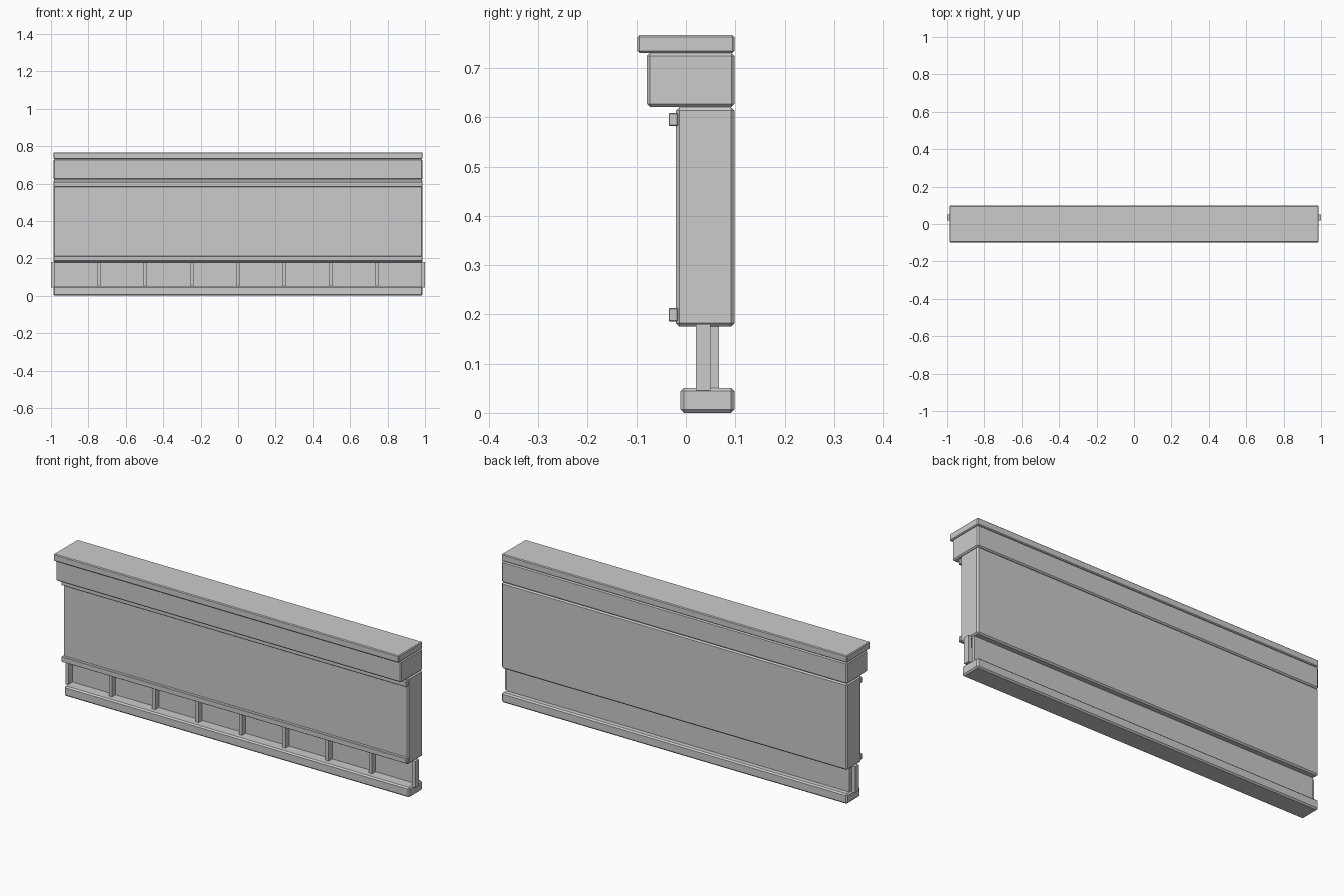
import bpy

if "Cube" in bpy.data.objects:
    bpy.data.objects.remove(bpy.data.objects["Cube"])


def box(name, x, y, z, bevel=0.0):
    """Box from (min, max) ranges, with an optional single chamfer."""
    lo, hi = zip(x, y, z)
    bpy.ops.mesh.primitive_cube_add(size=1, location=[(a + b) / 2 for a, b in zip(lo, hi)])
    ob = bpy.context.object
    ob.name = name
    ob.scale = [b - a for a, b in zip(lo, hi)]
    bpy.ops.object.transform_apply(location=False, rotation=False, scale=True)
    if bevel:
        mod = ob.modifiers.new("chamfer", 'BEVEL')
        mod.width = bevel
        mod.segments = 1
    return ob


SPAN = (-0.987, 0.987)
BACK = 0.098

# Stacked horizontal courses, bottom to top
box("base_rail", SPAN, (-0.011, BACK), (0.0, 0.051), 0.007)
box("main_wall", SPAN, (-0.02, BACK), (0.175, 0.621), 0.007)
box("upper_beam", SPAN, (-0.079, BACK), (0.621, 0.731), 0.006)
box("top_cap", SPAN, (-0.098, BACK), (0.731, 0.767), 0.004)

# Thin recessed panel between base and wall
box("recessed_panel", (-0.98, 0.98), (0.049, 0.067), (0.045, 0.18))

# Front trim strips
box("upper_trim", SPAN, (-0.035, -0.016), (0.582, 0.609), 0.002)
box("lower_trim", SPAN, (-0.035, -0.016), (0.186, 0.213), 0.002)

# Row of small posts in front of the panel
for i in range(9):
    cx = (i - 4) * 0.2478
    box(f"post_{i + 1}", (cx - 0.009, cx + 0.009), (0.02, 0.05), (0.045, 0.18))
